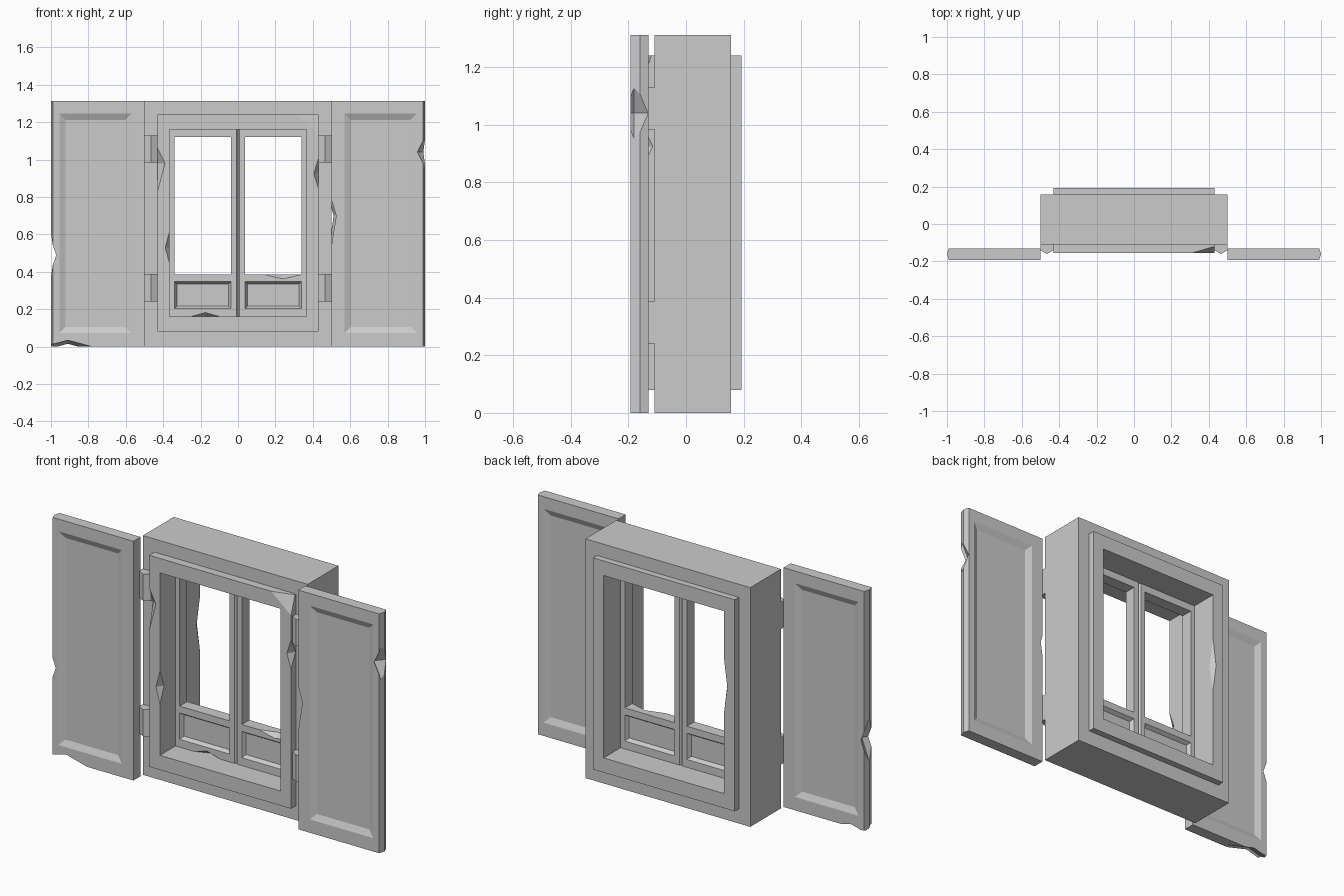
import bpy, bmesh

if "Cube" in bpy.data.objects:
    bpy.data.objects.remove(bpy.data.objects["Cube"])


def hull(name, pts):
    """Convex solid around a few points."""
    bm = bmesh.new()
    for p in pts:
        bm.verts.new(p)
    bmesh.ops.convex_hull(bm, input=bm.verts[:])
    bmesh.ops.dissolve_limit(bm, angle_limit=0.001, verts=bm.verts[:], edges=bm.edges[:])
    bmesh.ops.recalc_face_normals(bm, faces=bm.faces[:])
    me = bpy.data.meshes.new(name)
    bm.to_mesh(me)
    bm.free()
    ob = bpy.data.objects.new(name, me)
    bpy.context.collection.objects.link(ob)
    return ob


def rect(x0, x1, y, z0, z1, inset=0):
    return [(x, y, z) for x in (x0 + inset, x1 - inset) for z in (z0 + inset, z1 - inset)]


def box(name, x0, x1, y0, y1, z0, z1):
    return hull(name, rect(x0, x1, y0, z0, z1) + rect(x0, x1, y1, z0, z1))


def prism(name, outline, z0, z1):
    """Top-view outline extruded upward."""
    return hull(name, [(x, y, z) for x, y in outline for z in (z0, z1)])


def recess(x0, x1, z0, z1, y, depth, slope):
    """Cutter for a sunken panel with sloped sides; depth sign gives direction."""
    k = 1 + 0.01 / abs(depth)
    grow = slope * (k - 1)
    return hull("cutter", rect(x0, x1, y - depth * (k - 1), z0, z1, -grow)
                + rect(x0, x1, y + depth, z0, z1, slope))


def chip(x, y, z, rx, ry, rz, shift=0):
    """Diamond cutter that nicks an edge; shift moves the deepest spot upward."""
    return hull("cutter", [(x - rx, y, z + shift), (x + rx, y, z + shift),
                           (x, y - ry, z + shift), (x, y + ry, z + shift),
                           (x, y, z - rz), (x, y, z + rz)])


def carve(ob, cutters):
    bpy.context.view_layer.objects.active = ob
    for c in cutters:
        m = ob.modifiers.new("cut", 'BOOLEAN')
        m.operation, m.solver, m.object = 'DIFFERENCE', 'EXACT', c
        bpy.ops.object.modifier_apply(modifier=m.name)
        bpy.data.objects.remove(c, do_unlink=True)
    return ob


def opening():
    return box("cutter", -0.365, 0.365, -0.4, 0.4, 0.16, 1.16)


# Wall surround and the raised trims
carve(box("window_surround", -0.5, 0.5, -0.11, 0.157, 0, 1.312), [opening()])
carve(box("front_trim", -0.43, 0.43, -0.155, -0.11, 0.08, 1.24), [
    opening(),
    chip(0.43, -0.155, 1.24, 0.12, 0.035, 0.10),
    chip(-0.43, -0.155, 0.945, 0.04, 0.035, 0.115, 0.035),
    chip(0.43, -0.155, 0.925, 0.025, 0.04, 0.08),
    chip(-0.365, -0.155, 0.53, 0.024, 0.035, 0.09)])
carve(box("back_trim", -0.43, 0.43, 0.157, 0.192, 0.08, 1.24), [
    opening(), chip(-0.365, 0.192, 0.75, 0.02, 0.03, 0.15)])

for side, s in (("left", -1), ("right", 1)):
    def span(a, b):
        return sorted((s * a, s * b))

    # Window sash: glass opening above, sunken panel below
    sash = prism(side + "_sash", [(s * x, y) for x, y in (
        (0.365, -0.02), (0.365, 0.045), (0.008, 0.045), (0, 0.035), (0, -0.01), (0.008, -0.02))],
        0.16, 1.16)
    cuts = [box("cutter", *span(0.037, 0.34), -0.3, 0.3, 0.385, 1.12),
            recess(*span(0.037, 0.34), 0.203, 0.347, -0.02, 0.02, 0.013),
            recess(*span(0.037, 0.34), 0.203, 0.347, 0.045, -0.02, 0.013)]
    if s > 0:
        cuts.append(chip(0.24, -0.02, 0.385, 0.1, 0.03, 0.023))
    else:
        cuts.append(chip(-0.175, -0.02, 0.16, 0.08, 0.03, 0.022))
    carve(sash, cuts)

    # Shutter with pointed outer edge and a sunken panel on both faces
    shutter = prism(side + "_shutter", [(s * x, y) for x, y in (
        (0.5, -0.192), (0.99, -0.192), (1.0, -0.16), (0.99, -0.13), (0.5, -0.13))], 0, 1.312)
    cuts = [recess(*span(0.57, 0.955), 0.073, 1.245, -0.192, 0.015, 0.033),
            recess(*span(0.57, 0.955), 0.073, 1.245, -0.13, -0.015, 0.033)]
    if s > 0:
        cuts += [chip(1.0, -0.18, 1.04, 0.05, 0.06, 0.1),
                 chip(0.5, -0.175, 0.65, 0.033, 0.07, 0.16, 0.05)]
    else:
        cuts += [chip(-1.0, -0.16, 0.49, 0.045, 0.09, 0.12),
                 chip(-0.91, -0.18, 0.0, 0.15, 0.08, 0.04)]
    carve(shutter, cuts)

    # Hinges
    for place, z in (("lower", 0.24), ("upper", 0.983)):
        prism(f"{side}_{place}_hinge", [(s * x, y) for x, y in (
            (0.5, -0.11), (0.43, -0.11), (0.43, -0.14), (0.465, -0.16), (0.5, -0.14))],
            z, z + 0.147)
